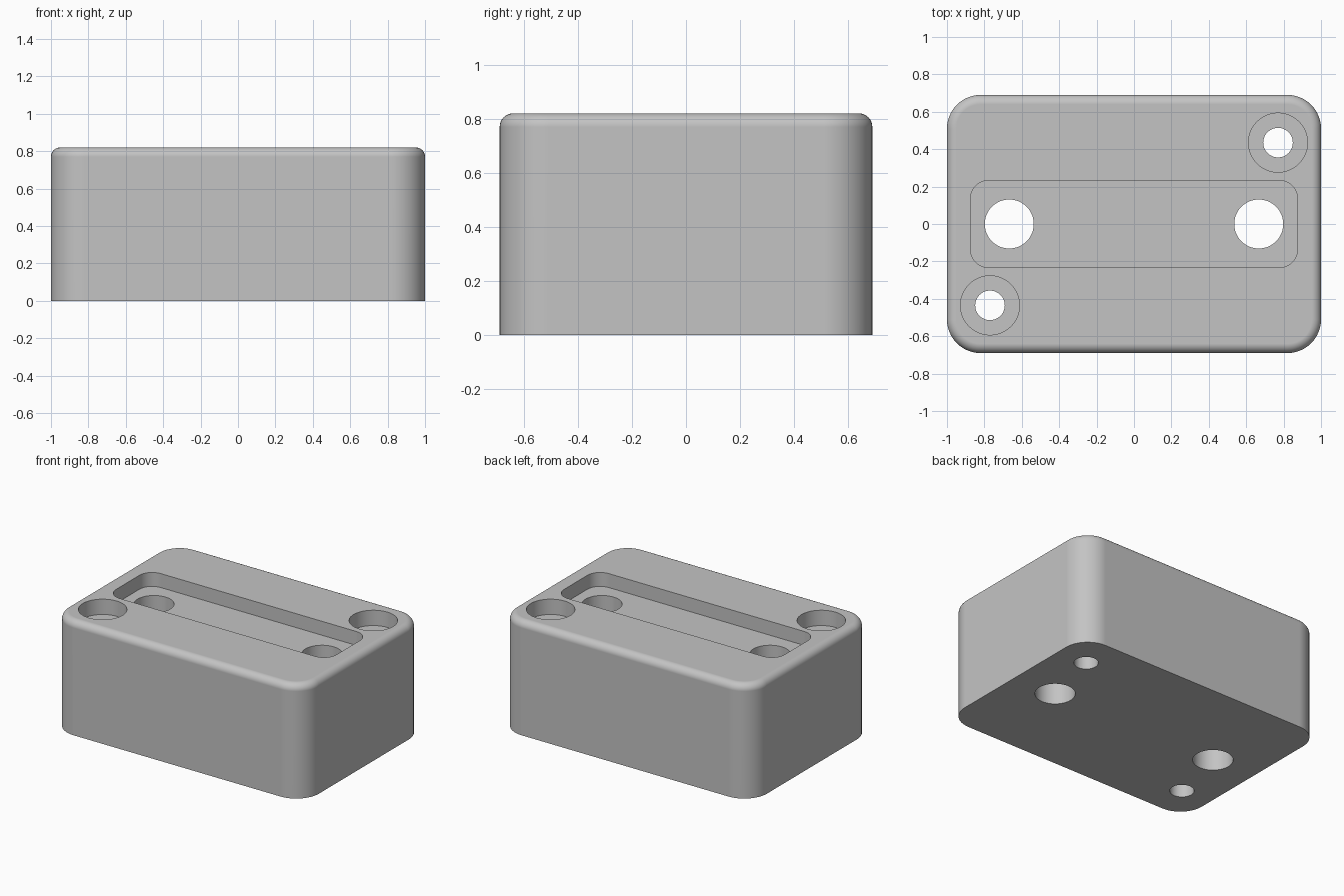
import bpy
import bmesh
import math

cube = bpy.data.objects.get("Cube")
if cube:
    bpy.data.objects.remove(cube, do_unlink=True)

HX, HY, HEIGHT = 1.0, 0.69, 0.82
CORNER, FILLET = 0.18, 0.05
SLOT_DEPTH, BORE_DEPTH = 0.10, 0.11

grey = bpy.data.materials.new("plain grey")
grey.use_nodes = True
colour = (0.55, 0.55, 0.55, 1.0)
grey.diffuse_color = colour
grey.node_tree.nodes["Principled BSDF"].inputs["Base Color"].default_value = colour


def outline(hx, hy, r, steps):
    """Rounded rectangle around the origin; a circle when hx == hy == r."""
    points = []
    for q, (sx, sy) in enumerate([(1, 1), (-1, 1), (-1, -1), (1, -1)]):
        for i in range(steps + 1):
            a = math.pi / 2 * (q + i / steps)
            points.append((sx * (hx - r) + r * math.cos(a),
                           sy * (hy - r) + r * math.sin(a)))
    return points


def prism(name, hx, hy, r, levels, centre=(0, 0), steps=12):
    """Stack rounded outlines; levels are (inset, z) pairs from the bottom up."""
    bm = bmesh.new()
    rings = []
    for inset, z in levels:
        pts = outline(hx - inset, hy - inset, r - inset, steps)
        rings.append([bm.verts.new((x + centre[0], y + centre[1], z)) for x, y in pts])
    n = len(rings[0])
    for low, high in zip(rings, rings[1:]):
        for i in range(n):
            j = (i + 1) % n
            bm.faces.new((low[i], low[j], high[j], high[i]))
    bm.faces.new(rings[0][::-1])
    bm.faces.new(rings[-1])
    bmesh.ops.remove_doubles(bm, verts=bm.verts, dist=1e-5)
    bmesh.ops.recalc_face_normals(bm, faces=bm.faces)
    mesh = bpy.data.meshes.new(name)
    bm.to_mesh(mesh)
    bm.free()
    mesh.materials.append(grey)
    obj = bpy.data.objects.new(name, mesh)
    bpy.context.collection.objects.link(obj)
    return obj


# Block with rounded vertical corners and a filleted top rim
levels = [(0, 0)]
for k in range(9):
    a = math.pi / 2 * k / 8
    levels.append((FILLET * (1 - math.cos(a)), HEIGHT - FILLET + FILLET * math.sin(a)))
body = prism("block", HX, HY, CORNER, levels)

# Cutters: long recess, two holes in it, two counterbored corner holes
above, below = HEIGHT + 0.2, -0.2
cutters = [prism("recess_cutter", 0.875, 0.233, 0.10,
                 [(0, HEIGHT - SLOT_DEPTH), (0, above)])]
for side in (-1, 1):
    large, corner = (side * 0.667, 0), (side * 0.77, side * 0.435)
    for name, r, bottom, centre in (
            ("large_hole_cutter", 0.131, below, large),
            ("counterbore_cutter", 0.158, HEIGHT - BORE_DEPTH, corner),
            ("screw_hole_cutter", 0.079, below, corner)):
        cutters.append(prism(name, r, r, r, [(0, bottom), (0, above)], centre))

# Cut everything out of the block
bpy.ops.object.select_all(action='DESELECT')
body.select_set(True)
bpy.context.view_layer.objects.active = body
for cutter in cutters:
    cutter.hide_render = True
    mod = body.modifiers.new("cut", 'BOOLEAN')
    mod.operation = 'DIFFERENCE'
    mod.solver = 'EXACT'
    mod.object = cutter
    bpy.ops.object.modifier_apply(modifier=mod.name)
    bpy.data.objects.remove(cutter, do_unlink=True)

# Smooth the rounds and keep the flats flat
bpy.ops.object.shade_smooth_by_angle(angle=math.radians(30))
weighted = body.modifiers.new("flat_faces", 'WEIGHTED_NORMAL')
weighted.keep_sharp = True
